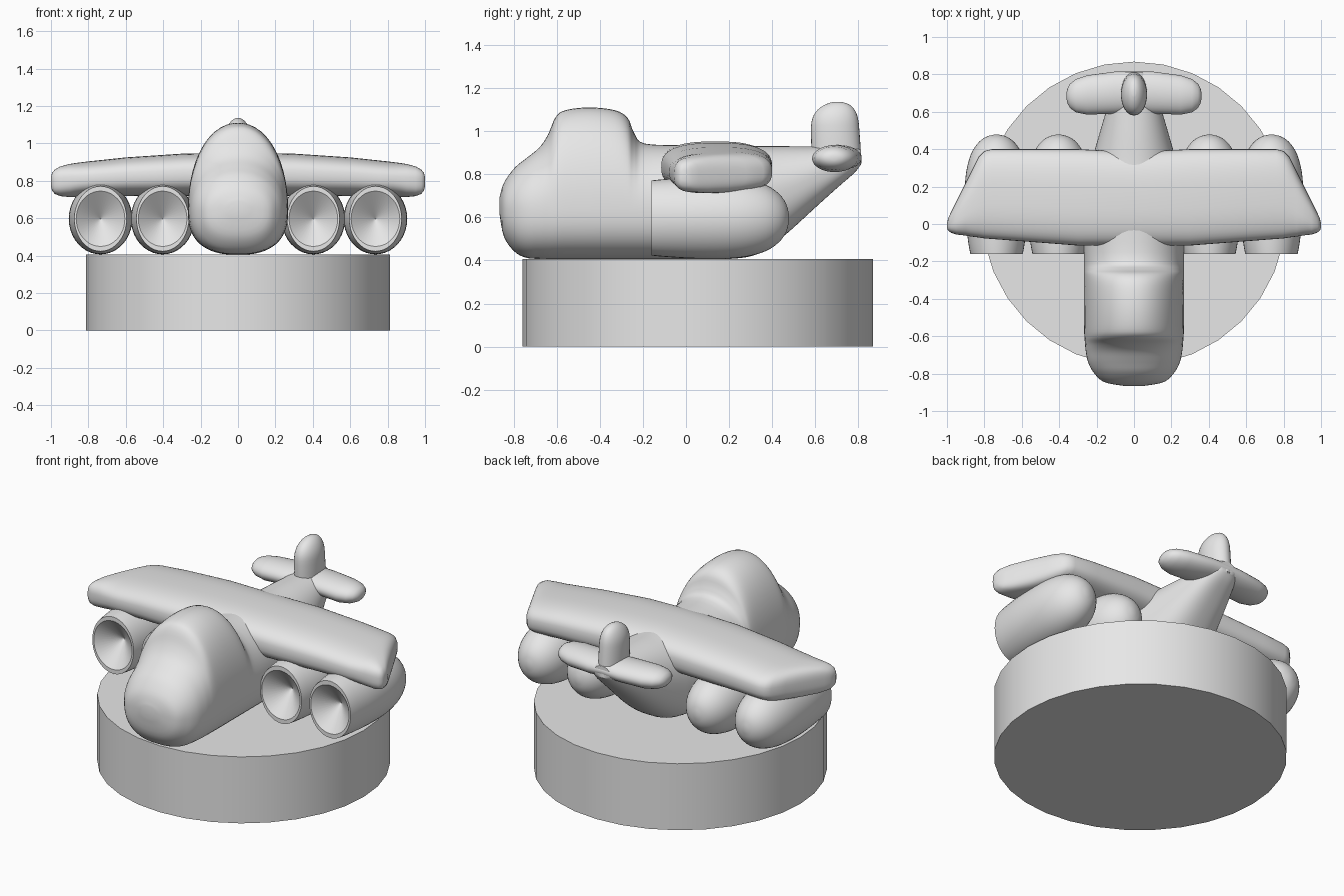
import bpy, bmesh, math

if "Cube" in bpy.data.objects:
    bpy.data.objects.remove(bpy.data.objects["Cube"])

grey = bpy.data.materials.new("plain_grey")
grey.diffuse_color = (0.8, 0.8, 0.8, 1)
grey.use_nodes = True
grey.node_tree.nodes["Principled BSDF"].inputs["Base Color"].default_value = grey.diffuse_color


def finish(name, bm, angle=35):
    bmesh.ops.recalc_face_normals(bm, faces=bm.faces)
    mesh = bpy.data.meshes.new(name)
    bm.to_mesh(mesh)
    bm.free()
    mesh.materials.append(grey)
    obj = bpy.data.objects.new(name, mesh)
    bpy.context.collection.objects.link(obj)
    bpy.ops.object.select_all(action='DESELECT')
    obj.select_set(True)
    bpy.context.view_layer.objects.active = obj
    bpy.ops.object.shade_smooth_by_angle(angle=math.radians(angle))
    return obj


def smooth_stations(st, steps):
    """Catmull-Rom interpolation between loft stations."""
    out = []
    for i in range(len(st) - 1):
        a, b, c, d = st[max(i - 1, 0)], st[i], st[i + 1], st[min(i + 2, len(st) - 1)]
        for k in range(steps):
            t = k / steps
            out.append([0.5 * (2*q + (r - p)*t + (2*p - 5*q + 4*r - s)*t*t
                               + (3*q - p - 3*r + s)*t**3)
                        for p, q, r, s in zip(a, b, c, d)])
    return out + [list(st[-1])]


def loft(name, stations, place, n_up=2.0, n_low=2.0, sides=40, angle=35):
    """Stations: (position, u_min, u_max, v_min, v_mid, v_max), superellipse rings."""
    bm = bmesh.new()
    rings = []
    for w, u0, u1, v0, vm, v1 in stations:
        ring = []
        for k in range(sides):
            t = 2 * math.pi * k / sides
            c, s = math.cos(t), math.sin(t)
            n = n_up if s >= 0 else n_low
            u = (u0 + u1)/2 + (u1 - u0)/2 * math.copysign(abs(c)**(2/n), c)
            v = vm + (v1 - vm if s >= 0 else vm - v0) * math.copysign(abs(s)**(2/n), s)
            ring.append(bm.verts.new(place(w, u, v)))
        rings.append(ring)
    for a, b in zip(rings, rings[1:]):
        for k in range(sides):
            j = (k + 1) % sides
            bm.faces.new((a[k], a[j], b[j], b[k]))
    bm.faces.new(rings[0])
    bm.faces.new(rings[-1])
    return finish(name, bm, angle)


def along_x(w, u, v): return (w, u, v)
def along_y(w, u, v): return (u, w, v)
def along_z(w, u, v): return (v, u, w)


# Round display base
bm = bmesh.new()
bmesh.ops.create_cone(bm, cap_ends=True, segments=32, radius1=0.813, radius2=0.813, depth=0.407)
bmesh.ops.translate(bm, verts=bm.verts, vec=(0, 0.055, 0.2035))
finish("display_base", bm)

# Fuselage with canopy hump: y, half width, bottom, middle, top
body = [
    (-.866, .05, .62, .655, .69), (-.845, .16, .51, .64, .76), (-.795, .215, .44, .64, .83),
    (-.74, .245, .412, .64, .875), (-.68, .258, .407, .64, .925), (-.64, .262, .405, .64, .985),
    (-.605, .265, .405, .64, 1.065), (-.56, .267, .405, .64, 1.097), (-.45, .268, .405, .64, 1.11),
    (-.33, .268, .405, .64, 1.097), (-.27, .268, .405, .64, 1.06), (-.24, .268, .405, .64, .99),
    (-.19, .268, .405, .64, .942), (0, .268, .405, .64, .935), (.15, .262, .405, .64, .935),
    (.28, .24, .415, .66, .932), (.36, .22, .445, .69, .93), (.465, .19, .522, .73, .93),
    (.6, .15, .645, .79, .928), (.7, .117, .735, .83, .928), (.78, .085, .805, .87, .925),
    (.812, .05, .845, .88, .915)]
loft("fuselage", smooth_stations([(y, -h, h, a, m, b) for y, h, a, m, b in body], 4),
     along_y, n_up=2.1, n_low=2.5, sides=56)


def spanwise(half):
    """Mirror half-span stations (x, y0, y1, z0, z1) to the other side."""
    full = [(-s[0],) + s[1:] for s in reversed(half[1:])] + half
    return [(x, a, b, c, (c + d)/2, d) for x, a, b, c, d in full]


# Main wing with cut-back tips
wing = [(0, -.115, .385, .72, .952), (.3, -.115, .4, .72, .945), (.6, -.092, .4, .718, .925),
        (.76, -.08, .4, .715, .908), (.8, -.077, .39, .715, .904), (.83, -.072, .36, .715, .9),
        (.87, -.067, .28, .713, .895), (.9, -.062, .22, .713, .89), (.95, -.056, .12, .718, .877),
        (.98, -.046, .06, .73, .86), (.994, -.035, .03, .747, .842), (1.0, -.022, .005, .77, .82)]
loft("wing", spanwise(wing), along_x, n_up=2.7, n_low=2.7, sides=48, angle=50)

# Tailplane and fin
tail = [(0, .6, .815, .825, .935), (.1, .59, .815, .815, .937), (.25, .585, .795, .81, .935),
        (.31, .597, .775, .82, .928), (.342, .62, .75, .835, .915), (.356, .645, .725, .85, .9),
        (.361, .67, .7, .865, .885)]
loft("tailplane", spanwise(tail), along_x, sides=32, angle=60)
fin = [(.85, .585, .815, .07), (1.0, .58, .805, .07), (1.06, .587, .798, .065),
       (1.1, .612, .782, .05), (1.125, .65, .755, .03), (1.136, .685, .72, .01)]
loft("fin", smooth_stations([(z, a, b, -h, 0, h) for z, a, b, h in fin], 3),
     along_z, sides=32, angle=60)

# Engines with conical intakes: y, half width, half height
shell = [(-.16, .14, .174), (-.1, .151, .18), (.03, .166, .188), (.17, .17, .19), (.28, .162, .18),
         (.37, .138, .154), (.43, .102, .114), (.465, .058, .066), (.478, .012, .014)]
pod = [(-.05, .002, .002), (-.16, .13, .148)] + smooth_stations(shell, 3)
for side, label in ((-1, "left"), (1, "right")):
    for cx, spot in ((.403, "inner"), (.735, "outer")):
        loft(f"engine_{label}_{spot}",
             [(y, side*cx - a, side*cx + a, .597 - b, .597, .597 + b) for y, a, b in pod],
             along_y, sides=40)
